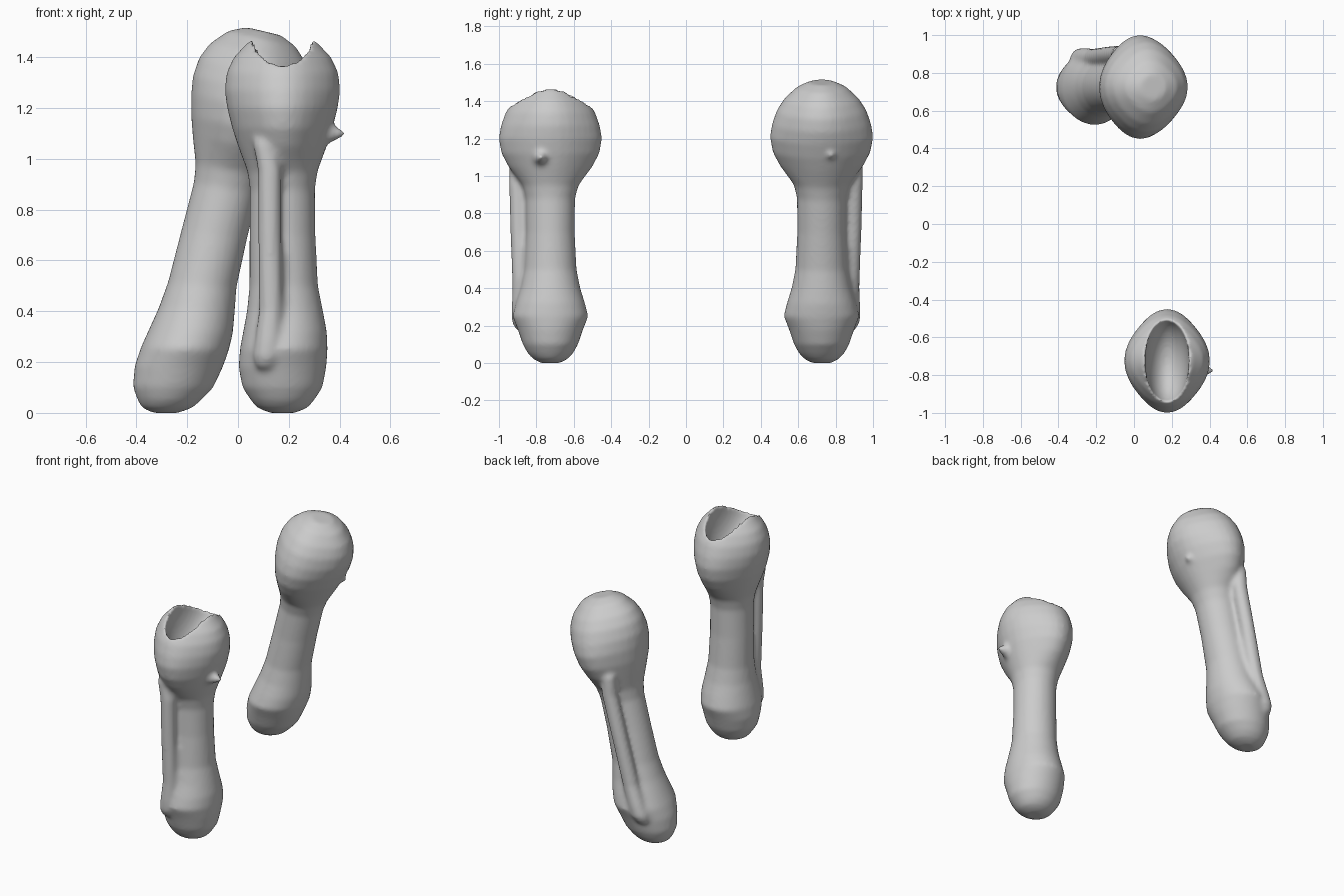
import bpy, bmesh, math
from mathutils import Vector, Matrix

cube = bpy.data.objects.get("Cube")
if cube:
    bpy.data.objects.remove(cube, do_unlink=True)

grey = bpy.data.materials.new("bone grey")
grey.use_nodes = True
grey.diffuse_color = (0.6, 0.6, 0.6, 1)
grey.node_tree.nodes["Principled BSDF"].inputs["Base Color"].default_value = (0.6, 0.6, 0.6, 1)

# height, centre x, half width, half depth of the bone
PROFILE = [
    (0.0, 0.00, 0.05, 0.05), (0.02, 0.00, 0.10, 0.09), (0.05, 0.00, 0.125, 0.12),
    (0.1, 0.00, 0.158, 0.148), (0.18, 0.00, 0.173, 0.175), (0.25, 0.005, 0.173, 0.203),
    (0.32, 0.01, 0.165, 0.185), (0.4, 0.01, 0.15, 0.16), (0.5, 0.005, 0.135, 0.14),
    (0.7, 0.00, 0.13, 0.13), (0.88, 0.00, 0.128, 0.132), (0.95, 0.00, 0.138, 0.15),
    (1.05, 0.00, 0.175, 0.225), (1.12, 0.00, 0.198, 0.262), (1.2, 0.00, 0.218, 0.277),
    (1.27, 0.00, 0.228, 0.265), (1.34, 0.00, 0.22, 0.24), (1.4, 0.00, 0.192, 0.2),
    (1.46, 0.00, 0.135, 0.135), (1.49, 0.00, 0.07, 0.07)]
# strut path: x, y, z, radius
STRUT = [(-0.075, -0.13, 1.16, 0.03), (-0.07, -0.175, 1.06, 0.045), (-0.05, -0.175, 0.95, 0.046),
         (-0.05, -0.168, 0.7, 0.046), (-0.045, -0.155, 0.4, 0.048), (-0.055, -0.155, 0.28, 0.053),
         (-0.06, -0.15, 0.22, 0.056), (-0.065, -0.145, 0.18, 0.04), (-0.065, -0.14, 0.165, 0.015)]
SIDES = 32


def loft(bm, rings):
    """Skin a stack of rings and close both ends."""
    loops = [[bm.verts.new(p) for p in ring] for ring in rings]
    for a, b in zip(loops, loops[1:]):
        for i in range(len(a)):
            j = (i + 1) % len(a)
            bm.faces.new((a[i], a[j], b[j], b[i]))
    bm.faces.new(loops[0])
    bm.faces.new(loops[-1])


def ring(cx, cy, z, rx, ry, diamond=0):
    pts = []
    for i in range(SIDES):
        a = math.tau * i / SIDES
        k = 1 - diamond * math.sin(2 * a) ** 2
        pts.append((cx + rx * k * math.cos(a), cy + ry * k * math.sin(a), z))
    return pts


def finish(name, bm, place):
    for v in bm.verts:
        v.co = place(v.co)
    bmesh.ops.recalc_face_normals(bm, faces=bm.faces)
    mesh = bpy.data.meshes.new(name)
    bm.to_mesh(mesh)
    bm.free()
    mesh.materials.append(grey)
    for p in mesh.polygons:
        p.use_smooth = True
    ob = bpy.data.objects.new(name, mesh)
    bpy.context.collection.objects.link(ob)
    return ob


def remesh(ob, size):
    mod = ob.modifiers.new("fuse", 'REMESH')
    mod.mode = 'VOXEL'
    mod.voxel_size = size
    mod.use_smooth_shade = True


def make_bone(name, place, knob_size, knob_height):
    bm = bmesh.new()
    # shaft with rounded foot and large head
    loft(bm, [ring(cx, 0, z, rx, ry, 0.06 if z > 1 else 0) for z, cx, rx, ry in PROFILE])
    # thin strut along the outer side
    loft(bm, [ring(x, y, z, r, r) for x, y, z, r in STRUT])
    # pointed knob on the head
    bmesh.ops.create_cone(
        bm, cap_ends=True, segments=16, radius1=0.075, radius2=0.012, depth=0.14,
        matrix=Matrix.Translation((0.135 + knob_size, -0.05, knob_height))
        @ Matrix.Rotation(math.pi / 2, 4, 'Y'))
    bone = finish(name, bm, place)

    # bowl-shaped socket cut into the head
    bm = bmesh.new()
    bmesh.ops.create_uvsphere(
        bm, u_segments=48, v_segments=24, radius=1,
        matrix=Matrix.Translation((0, 0, 1.44)) @ Matrix.Diagonal((0.115, 0.228, 0.21, 1)))
    cutter = finish(name + "_socket_cutter", bm, place)
    cutter.hide_render = True
    cutter.hide_viewport = True
    cutter.display_type = 'WIRE'

    remesh(bone, 0.014)
    cut = bone.modifiers.new("socket", 'BOOLEAN')
    cut.operation = 'DIFFERENCE'
    cut.solver = 'EXACT'
    cut.object = cutter
    remesh(bone, 0.011)
    soft = bone.modifiers.new("soften", 'SMOOTH')
    soft.factor = 0.5
    soft.iterations = 5


def upright(p):
    return Vector((p.x + 0.175, p.y - 0.725, p.z))


def leaning(p):
    """Mirrored copy that leans sideways, its head tipped a little."""
    t = p.z / 1.25
    lean = -0.285 + 0.36 * t - 0.03 * t * t
    return Vector((p.x + lean, 0.725 - p.y, p.z - 0.2 * p.x * t + 0.01 * t))


make_bone("front_bone", upright, 0.04, 1.1)
make_bone("back_bone", leaning, 0.015, 1.14)
